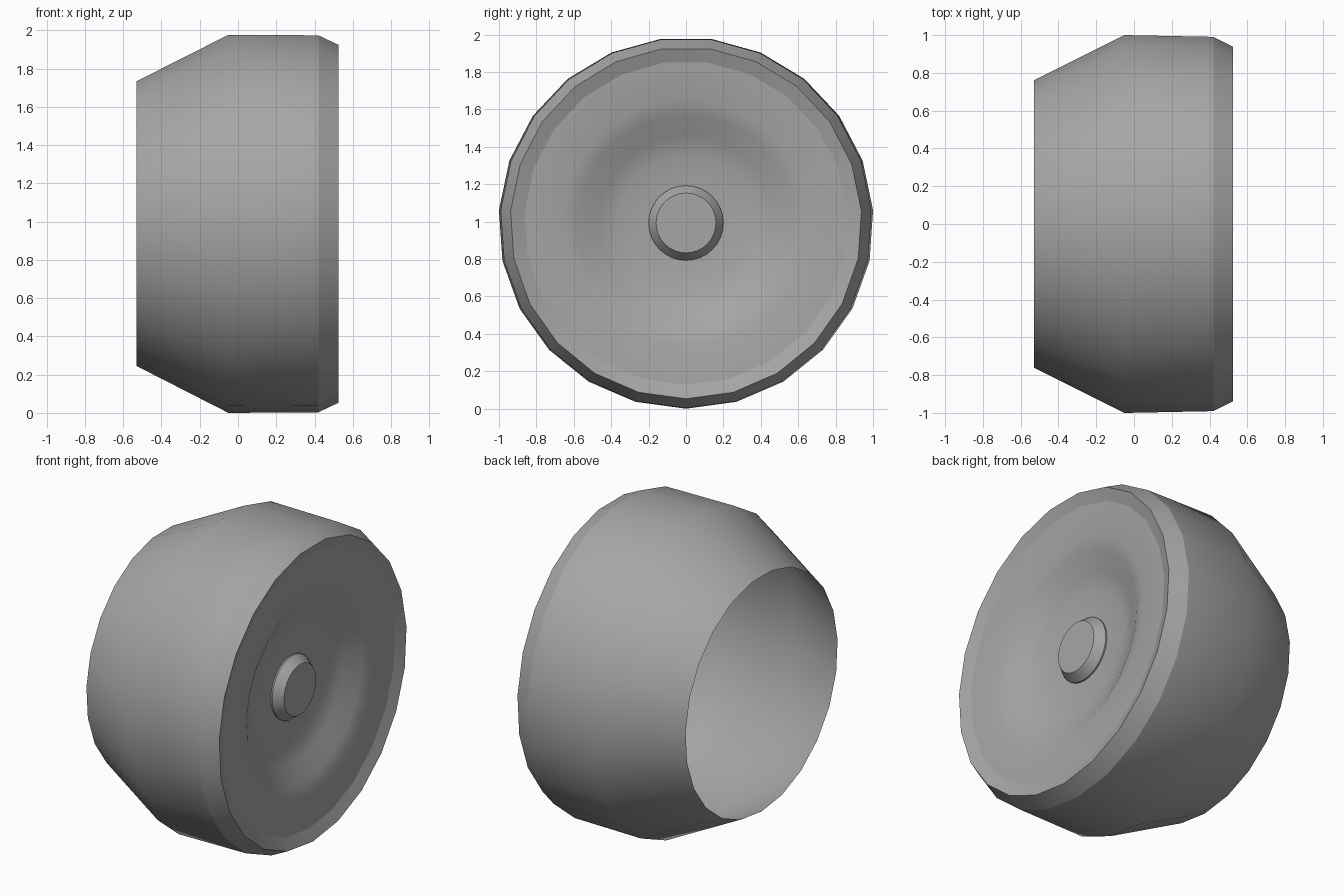
import bpy, math

cube = bpy.data.objects.get("Cube")
if cube:
    bpy.data.objects.remove(cube, do_unlink=True)

GREY = (0.38, 0.38, 0.38, 1.0)
mat = bpy.data.materials.new("rubber grey")
mat.use_nodes = True
mat.diffuse_color = GREY
mat.node_tree.nodes["Principled BSDF"].inputs["Base Color"].default_value = GREY

SIDES = 23
AXLE_Z = 0.993


def lathe(name, profile, sides=SIDES, cap=False, crease=None):
    """Spin (x, y radius, z radius) rings about the x axis."""
    verts, faces = [], []
    for x, ry, rz in profile:
        for i in range(sides):
            a = math.tau * i / sides
            verts.append((x, ry * math.sin(a), AXLE_Z - rz * math.cos(a)))
    for r in range(len(profile) - 1):
        for i in range(sides):
            j = (i + 1) % sides
            a, b = r * sides, (r + 1) * sides
            faces.append((a + i, a + j, b + j, b + i))
    if cap:
        last = (len(profile) - 1) * sides
        faces.append(tuple(range(last, last + sides)))
    mesh = bpy.data.meshes.new(name)
    mesh.from_pydata(verts, [], faces)
    mesh.materials.append(mat)
    obj = bpy.data.objects.new(name, mesh)
    bpy.context.collection.objects.link(obj)
    bpy.ops.object.select_all(action="DESELECT")
    obj.select_set(True)
    bpy.context.view_layer.objects.active = obj
    if crease:
        bpy.ops.object.shade_smooth_by_angle(angle=math.radians(crease))
    else:
        bpy.ops.object.shade_smooth()
    return obj


def circle(x, r):
    return (x, r, r)


# Open-backed outer shell: taper, then straight tread
tread_end = (0.42, 0.993, 0.99)
lathe("tyre_shell", [(-0.53, 0.763, 0.748), (-0.05, 1.0025, 0.993), tread_end])

# Front bevel and the shallow lip inside it
rim = circle(0.525, 0.94)
lip = circle(0.497, 0.865)
lathe("tyre_bevel", [tread_end, rim])
lathe("rim_lip", [rim, lip])

# Softly dished wheel face
lathe("wheel_dish", [lip, circle(0.487, 0.66), circle(0.465, 0.58),
                     circle(0.405, 0.47), circle(0.375, 0.36), circle(0.37, 0.19)])

# Chamfered hub cap
lathe("hub_cap", [circle(0.365, 0.2), circle(0.38, 0.2), circle(0.435, 0.16)],
      sides=32, cap=True, crease=30)
